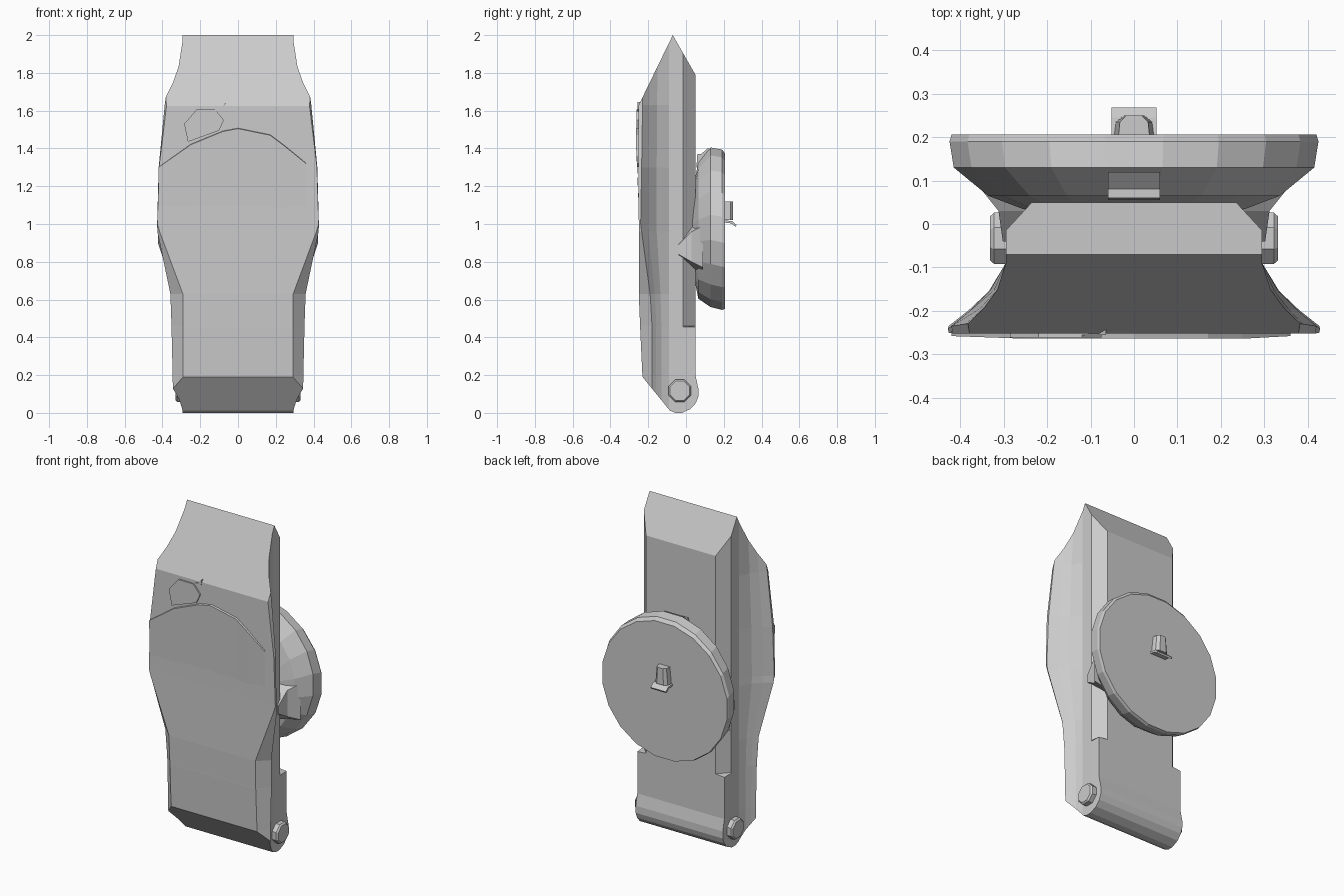
import bpy, bmesh, math
from mathutils import Vector

if "Cube" in bpy.data.objects:
    bpy.data.objects.remove(bpy.data.objects["Cube"])


def finish(bm, name):
    bmesh.ops.remove_doubles(bm, verts=bm.verts, dist=1e-5)
    bmesh.ops.recalc_face_normals(bm, faces=bm.faces)
    me = bpy.data.meshes.new(name)
    bm.to_mesh(me)
    bm.free()
    ob = bpy.data.objects.new(name, me)
    bpy.context.collection.objects.link(ob)
    return ob


def loft(bm, rings):
    """Skin a list of equal-length point rings and cap both ends."""
    vs = [[bm.verts.new(p) for p in r] for r in rings]
    n = len(vs[0])
    for a, b in zip(vs, vs[1:]):
        for i in range(n):
            j = (i + 1) % n
            bm.faces.new((a[i], a[j], b[j], b[i]))
    bm.faces.new(vs[0][::-1])
    bm.faces.new(vs[-1])


def cut(bm, y, z, ny, nz):
    """Slice away everything on the outer side of a plane parallel to x."""
    r = bmesh.ops.bisect_plane(bm, geom=bm.verts[:] + bm.edges[:] + bm.faces[:], dist=1e-6,
                               plane_co=(0, y, z), plane_no=(0, ny, nz), clear_outer=True)
    edges = [e for e in r['geom_cut'] if isinstance(e, bmesh.types.BMEdge)]
    bmesh.ops.holes_fill(bm, edges=edges, sides=0)


# Main body: cross-sections with a narrow back and a flared front, stacked along z
def section(z, bx, by, ox, oy, fx, fy):
    half = [(bx, by), (0.295, -0.015), (0.295, -0.09)]
    for tx, ty in ((0.3, 0.45), (0.65, 0.75), (1, 1)):
        half.append((0.295 + (ox - 0.295) * tx, -0.09 + (oy + 0.09) * ty))
    half.append((fx, fy))
    return [(x, y, z) for x, y in half] + [(-x, y, z) for x, y in reversed(half)]


bm = bmesh.new()
loft(bm, [section(*s) for s in (
    (0.0, 0.294, 0.065, 0.342, -0.18, 0.29, -0.222),
    (0.13, 0.294, 0.065, 0.345, -0.18, 0.29, -0.228),
    (0.20, 0.294, 0.05, 0.346, -0.18, 0.29, -0.231),
    (0.455, 0.294, 0.05, 0.352, -0.18, 0.29, -0.243),
    (0.46, 0.235, 0.05, 0.352, -0.18, 0.29, -0.243),
    (0.63, 0.235, 0.05, 0.358, -0.19, 0.292, -0.25),
    (0.96, 0.235, 0.05, 0.427, -0.235, 0.415, -0.25),
    (1.00, 0.235, 0.05, 0.428, -0.24, 0.427, -0.25),
    (1.30, 0.235, 0.05, 0.42, -0.235, 0.418, -0.252),
    (1.63, 0.235, 0.05, 0.388, -0.23, 0.378, -0.252),
    (2.05, 0.235, 0.05, 0.33, -0.22, 0.33, -0.255))])
cut(bm, -0.07, 2.0, -0.37, 0.18)
cut(bm, -0.07, 2.0, 0.21, 0.12)
cut(bm, -0.23, 0.19, -0.16, -0.13)
for deg in (-20, -42, -65, 248):
    c, s = math.cos(math.radians(deg)), math.sin(math.radians(deg))
    cut(bm, -0.04 + 0.106 * c, 0.108 + 0.106 * s, c, s)
finish(bm, "body")

# Shallow raised front plate whose upper rim forms the curved crack line
arc = [(-0.42, 1.30), (-0.25, 1.42), (-0.08, 1.49), (0, 1.505), (0.17, 1.47), (0.25, 1.41), (0.36, 1.32)]
bm = bmesh.new()
outer = [bm.verts.new((x, -0.264 + 0.006 * (abs(x) > 0.3), z)) for x, z in arc]
inner = [bm.verts.new((x, -0.245, z + 0.004)) for x, z in arc]
base = [bm.verts.new((x, -0.249, 1.05)) for x, z in arc]
for i in range(len(arc) - 1):
    bm.faces.new((base[i], base[i + 1], outer[i + 1], outer[i]))
    bm.faces.new((outer[i], outer[i + 1], inner[i + 1], inner[i]))
finish(bm, "front_plate")

# Small chipped relief above the crack
chip = [(-0.265, 1.435), (-0.285, 1.53), (-0.22, 1.605), (-0.12, 1.605), (-0.075, 1.55), (-0.1, 1.495)]
bm = bmesh.new()
loft(bm, [[(x, y, z) for x, z in chip] for y in (-0.24, -0.261)])
finish(bm, "front_chip")
tab = [(-0.13, 1.59), (-0.07, 1.61), (-0.065, 1.645), (-0.085, 1.62), (-0.13, 1.605)]
bm = bmesh.new()
loft(bm, [[(x, y, z) for x, z in tab] for y in (-0.235, -0.256)])
finish(bm, "front_chip_tab")

# Back disc: dished polygon rings (y, half width, top, bottom)
bm = bmesh.new()
N = 20
rings = []
for y, rx, top, bot in ((0.025, 0.2, 1.06, 0.82), (0.035, 0.26, 1.18, 0.75), (0.065, 0.34, 1.33, 0.60),
                        (0.13, 0.42, 1.41, 0.555), (0.19, 0.43, 1.4, 0.54), (0.206, 0.425, 1.38, 0.545)):
    rings.append([(rx * math.cos(a), y, (top + bot) / 2 + (top - bot) / 2 * math.sin(a))
                  for a in (2 * math.pi * (i + 0.5) / N for i in range(N))])
loft(bm, rings)
finish(bm, "back_disc")


def block(name, pts, x0, x1):
    """Extrude a y-z profile along x."""
    bm = bmesh.new()
    loft(bm, [[(x, y, z) for y, z in pts] for x in (x0, x1)])
    return finish(bm, name)


# Lip at the top of the disc
block("disc_lip", [(0.055, 1.3), (0.06, 1.37), (0.08, 1.37), (0.12, 1.405), (0.12, 1.3)], -0.06, 0.06)

# Rear clip: tapered arch with a bent foot
bm = bmesh.new()
loft(bm, [[(sx * w, y, z) for sx, y in ((-1, 0.2), (-0.9, 0.235), (-0.5, 0.25), (0.5, 0.25), (0.9, 0.235), (1, 0.2))]
          for z, w in ((1.02, 0.046), (1.12, 0.036))])
finish(bm, "rear_clip")
block("rear_clip_foot", [(0.2, 1.02), (0.245, 1.015), (0.268, 0.995), (0.262, 0.985), (0.24, 1.003), (0.2, 1.008)],
      -0.052, 0.052)

for side, s in (("left", -1), ("right", 1)):
    # Tapered lugs joining disc to body
    bm = bmesh.new()
    loft(bm, [[(s * x, y, z) for x, z in ((0.23, z0), (xo, z0 + 0.03), (xo, z1 - 0.03), (0.23, z1))]
              for y, xo, z0, z1 in ((-0.04, 0.302, 0.81, 0.92), (0.03, 0.312, 0.77, 0.99), (0.09, 0.36, 0.74, 1.02))])
    finish(bm, side + "_lug")
    # Octagonal hinge bolts
    bm = bmesh.new()
    loft(bm, [[(s * x, -0.033 + r * math.cos(a), 0.117 + r * math.sin(a))
               for a in (math.pi / 8 + i * math.pi / 4 for i in range(8))]
              for x, r in ((0.27, 0.064), (0.322, 0.064), (0.331, 0.055))])
    finish(bm, side + "_hinge_bolt")
